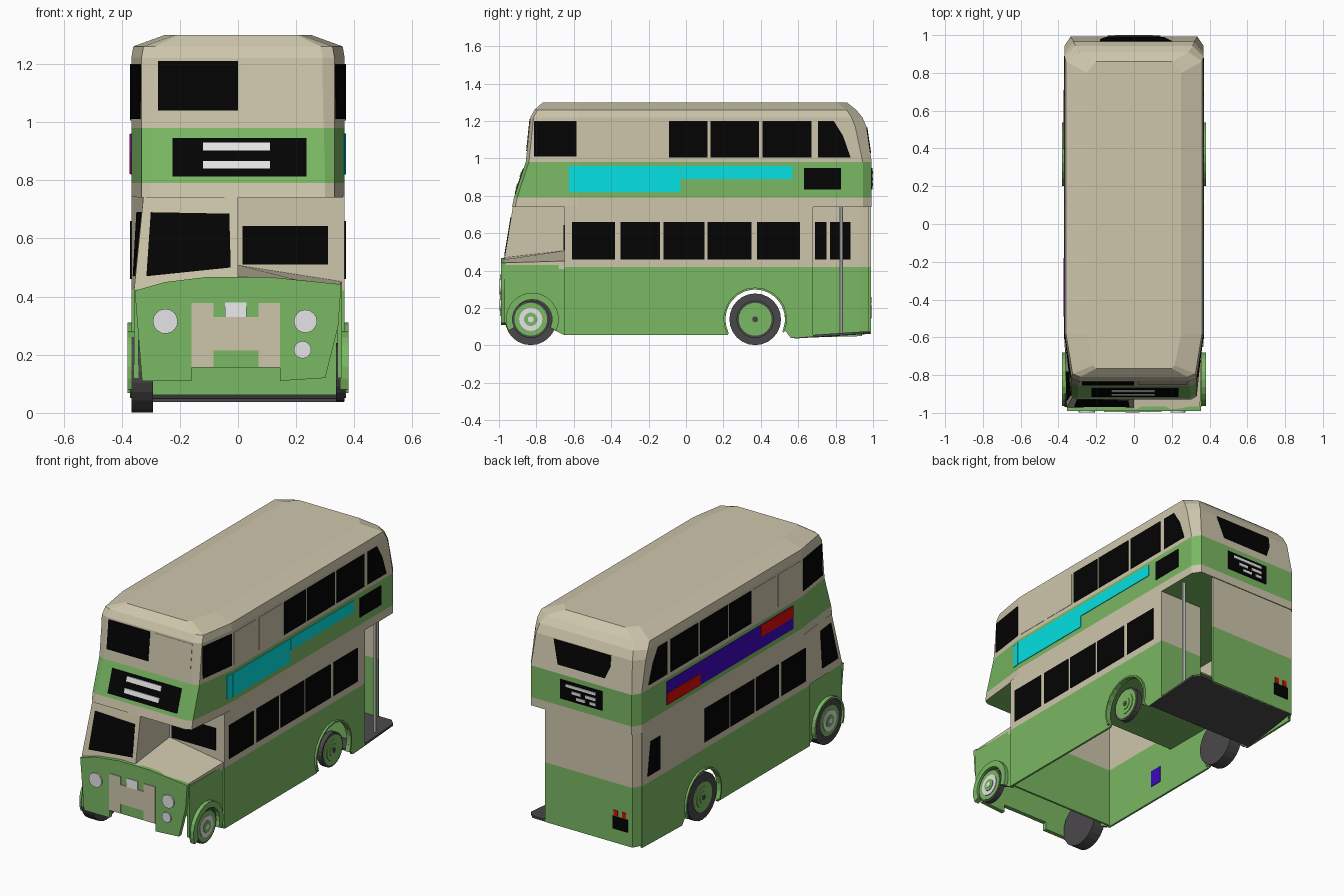
import bpy, bmesh, math
from mathutils import Vector
from mathutils.bvhtree import BVHTree

if "Cube" in bpy.data.objects:
    bpy.data.objects.remove(bpy.data.objects["Cube"])


def material(name, *srgb):
    m = bpy.data.materials.new(name)
    m.use_nodes = True
    col = [(c / 255 / 12.92 if c < 11 else ((c / 255 + 0.055) / 1.055) ** 2.4) for c in srgb] + [1]
    m.diffuse_color = col
    m.node_tree.nodes["Principled BSDF"].inputs["Base Color"].default_value = col
    return m


cream = material("cream", 206, 198, 172)
green = material("green", 122, 184, 99)
black = material("black", 3, 3, 3)
dark = material("dark_grey", 74, 72, 74)
silver = material("light_grey", 235, 235, 237)
cyan = material("cyan", 5, 225, 228)
blue = material("blue", 60, 8, 190)
red = material("red", 220, 10, 10)
trees = []


def finish(name, bm, *mats):
    bmesh.ops.recalc_face_normals(bm, faces=bm.faces)
    me = bpy.data.meshes.new(name)
    bm.to_mesh(me)
    for m in mats:
        me.materials.append(m)
    ob = bpy.data.objects.new(name, me)
    bpy.context.collection.objects.link(ob)
    trees.append(BVHTree.FromBMesh(bm))
    bm.free()
    return ob


def loft(name, rings, *mats, rule=None):
    """Skin a stack of equal-length rings and cap both ends."""
    bm = bmesh.new()
    vs = [[bm.verts.new(p) for p in r] for r in rings]
    n = len(vs[0])
    for a, b in zip(vs, vs[1:]):
        for i in range(n):
            bm.faces.new((a[i], a[(i + 1) % n], b[(i + 1) % n], b[i]))
    bm.faces.new(vs[0])
    bm.faces.new(vs[-1])
    if rule:
        for f in bm.faces:
            f.material_index = rule(f.calc_center_median().z)
    return finish(name, bm, *mats)


def prism(name, mat, axis, pts, a, b):
    """Extrude a flat outline along x, y or z from a to b."""
    place = {"x": lambda p, d: (d, p[0], p[1]),
             "y": lambda p, d: (p[0], d, p[1]),
             "z": lambda p, d: (p[0], p[1], d)}[axis]
    return loft(name, [[place(p, d) for p in pts] for d in (a, b)], mat)


def rect(u0, u1, v0, v1):
    return [(u0, v0), (u1, v0), (u1, v1), (u0, v1)]


def plate(name, mat, side, pts, thick=0.004):
    """Thin panel laid on whatever surface lies behind its outline."""
    aim = {"front": (0, 1, 0), "back": (0, -1, 0), "left": (-1, 0, 0), "right": (1, 0, 0)}[side]
    aim = Vector(aim)
    base = []
    for u, v in pts:
        spot = Vector((u, 0, v)) if aim.y else Vector((0, u, v))
        hits = [t.ray_cast(spot - aim * 3, aim) for t in trees]
        base.append(min((h for h in hits if h[0]), key=lambda h: h[3])[0])
    return loft(name, [base, [p - aim * thick for p in base]], mat)


def arc(cy, cz, r, a0, a1, n=14):
    return [(cy + r * math.cos(math.radians(a0 + (a1 - a0) * i / n)),
             cz + r * math.sin(math.radians(a0 + (a1 - a0) * i / n))) for i in range(n + 1)]


def disc(x, y, z, r, depth, name, mat, n=24):
    prism(name, mat, "x", arc(y, z, r, 0, 360 - 360 / n, n - 1), x - depth / 2, x + depth / 2)


# Upper deck: z, front y, front half width, side half width, rear side y, rear y, rear half width
levels = [(.74, -.93, .30, .367, .945, .993, .335),
          (.79, -.92, .30, .367, .945, .993, .335),
          (.98, -.857, .295, .367, .945, .993, .335),
          (1.17, -.837, .29, .367, .905, .965, .32),
          (1.22, -.832, .29, .367, .885, .943, .31),
          (1.26, -.81, .285, .36, .86, .91, .29),
          (1.30, -.765, .20, .25, .80, .86, .20)]
rings = []
for z, yf, xf, w, ys, yr, xr in levels:
    half = [(xf, yf), (w - .035, yf + .017), (w, -.58), (w, ys), (xr, yr)]
    rings.append([(x, y, z) for x, y in half] + [(-x, y, z) for x, y in reversed(half)])
loft("upper_deck", rings, cream, green, rule=lambda z: 1 if .79 < z < .98 or z < .75 else 0)

# Lower saloon walls, open underneath, with rear wheel arches
arch = arc(.37, .14, .16, 208, -18)
for name, s, y_end in (("left", 1, .68), ("right", -1, .94)):
    low = [(-.65, .42), (-.65, .055), (.222, .055)] + arch + [(.56, .04), (y_end, .05), (y_end, .42)]
    prism(name + "_lower_wall", green, "x", low, s * .355, s * .367)
    prism(name + "_window_wall", cream, "x", rect(-.65, y_end, .42, .745), s * .355, s * .367)
corner = [(-.367, .93), (-.335, .988), (.245, .988), (.245, .976), (-.33, .976), (-.355, .93)]
for tag, mat, z0, z1 in (("lower", green, .062, .42), ("upper", cream, .42, .745)):
    prism("rear_wall_" + tag, mat, "z", corner, z0, z1)
    prism("bulkhead_" + tag, mat, "y", rect(-.36, .36, z0, z1), -.65, -.638)
    prism("partition_" + tag, mat, "y", rect(.08, .36, z0, z1), .668, .68)
prism("saloon_floor", green, "z", rect(-.355, .355, -.1, .67), .32, .33)
prism("inner_patch", blue, "x", rect(-.27, -.19, .15, .25), -.356, -.351)

# Rear boarding platform and grab pole
loft("platform", [[(-.36, .58, z), (.365, .58, z), (.365, .95, z + .025), (.33, .985, z + .025),
                   (-.33, .985, z + .025)] for z in (.037, .05)], dark)
prism("grab_pole", silver, "z", arc(.33, .83, .01, 0, 315, 7), .06, .745)

# Driver's cab and bonnet
loft("cab", [[(-.357, -.972, .425), (0, -.978, .425), (0, -.64, .425), (-.367, -.64, .425)],
             [(-.325, -.915, .745), (0, -.925, .745), (0, -.64, .745), (-.367, -.64, .745)]], cream)
loft("bonnet", [[(0, -.98, .41), (.2, -.98, .41), (.35, -.97, .41), (.358, -.64, .41), (.22, -.64, .41), (0, -.64, .41)],
                [(0, -.985, .468), (.2, -.98, .458), (.35, -.97, .442), (.358, -.64, .452), (.22, -.64, .483),
                 (0, -.64, .508)]], cream)

# Nose panel with side wings cut round the front wheels
nose = [(-.355, .42), (-.25, .45), (-.1, .468), (.1, .468), (.355, .442), (.345, .3), (.30, .12),
        (.145, .11), (.145, .155), (-.16, .155), (-.16, .11), (-.33, .11)]
prism("nose_panel", green, "y", nose, -.99, -.965)
for s, r in ((1, .106), (-1, .13)):
    wing = [(-.97, .43), (-.97, .12)] + arc(-.825, .14, r, 190, -25) + [(-.65, .055), (-.65, .43)]
    prism("nose_wing", green, "x", wing, s * .342, s * .357)

# Wheels and arch lips
for tag, y, lip_y in (("front", -.83, -.822), ("rear", .37, .37)):
    for s, r, wide in ((1, .10, .03), (-1, .138, .075)):
        disc(s * (.367 - wide / 2), y, .14, r, wide, tag + "_tyre", dark)
        disc(s * .365, y, .14, .088, .012, tag + "_rim", green)
        disc(s * .369, y, .14, .062, .012, tag + "_ring", silver if tag == "front" else green)
        disc(s * .372, y, .14, .036, .012, tag + "_hub", green)
        disc(s * .375, y, .14, .016, .01, tag + "_cap", silver if tag == "front" else dark, 12)
        inner, outer = (.16, .17) if tag == "rear" else (.106 if s > 0 else .13, .142)
        lip = arc(lip_y, .14, inner, -25, 205) + arc(lip_y, .14, outer, 205, -25)
        prism(tag + "_arch_lip", green, "x", lip, s * .35, s * .38)

# Side windows
lower = [(-.61, -.38), (-.35, -.14), (-.12, .10), (.115, .35)]
for side in ("left", "right"):
    for y0, y1 in lower + ([(.38, .61)] if side == "left" else []):
        plate("lower_window", black, side, rect(y0, y1, .46, .66))
    for y0, y1 in ((-.09, .115), (.13, .39), (.41, .67)):
        plate("upper_window", black, side, rect(y0, y1, 1.005, 1.2))
    for y0, y1 in ((-.56, -.35), (-.325, -.11)):
        plate("upper_panel", cream, side, rect(y0, y1, 1.005, 1.2), .002)
    plate("upper_rear_window", black, side, [(.705, 1.005), (.88, 1.005), (.84, 1.12), (.79, 1.2), (.705, 1.2)])
    plate("upper_front_window", black, side, rect(-.813, -.585, 1.01, 1.2))
plate("platform_window", black, "right", [(.77, .46), (.89, .46), (.86, .66), (.77, .66)])
plate("platform_inner_window", black, "left", rect(.77, .88, .46, .66))
plate("platform_inner_window_small", black, "left", rect(.69, .75, .46, .66))

# Advert panels and side blind
plate("advert_front", cyan, "left", rect(-.625, -.581, .82, .96))
plate("advert_tall", cyan, "left", rect(-.579, -.03, .82, .96))
plate("advert_long", cyan, "left", rect(-.028, .57, .89, .96))
plate("side_blind", black, "left", rect(.63, .83, .835, .95))
plate("advert_base", blue, "right", rect(-.49, .71, .82, .96), .003)
plate("advert_rear_block", red, "right", rect(.395, .709, .821, .89), .003)
plate("advert_front_block", red, "right", rect(-.489, -.18, .89, .959), .003)

# Front glazing and blind
plate("front_upper_window", black, "front", rect(-.275, 0, 1.04, 1.21))
plate("front_upper_panel", cream, "front", rect(.025, .28, 1.04, 1.21), .002)
plate("front_blind", black, "front", rect(-.225, .235, .812, .945))
for z0, z1 in ((.902, .93), (.84, .866)):
    plate("front_blind_strip", silver, "front", rect(-.12, .11, z0, z1))
plate("windscreen", black, "front", [(-.315, .47), (-.025, .50), (-.03, .685), (-.30, .69)])
plate("cab_side_window", black, "right", [(-.78, .47), (-.935, .47), (-.9, .69), (-.78, .69)])
plate("bulkhead_window", black, "front", rect(.015, .31, .51, .643))

# Radiator grille and lamps
plate("grille_centre", cream, "front", rect(-.085, .07, .215, .33))
for x0, x1 in ((-.16, -.085), (.07, .145)):
    plate("grille_side", cream, "front", rect(x0, x1, .157, .378))
plate("grille_badge", silver, "front", rect(-.045, .03, .33, .38))
for x, z, r in ((-.25, .315, .043), (.232, .315, .04), (.222, .217, .03)):
    plate("lamp", silver, "front", arc(x, z, r, 0, 345, 15), .008)

# Rear glazing, blind, number plate and lamps
plate("rear_window", black, "back", [(-.18, 1.1), (-.15, 1.03), (.16, 1.03), (.2, 1.165), (-.18, 1.165)])
plate("rear_blind", black, "back", rect(-.14, .14, .835, .95))
for x0, x1, z0, z1 in ((-.1, .1, .916, .933), (-.1, -.03, .882, .899), (.0, .06, .882, .899),
                       (-.1, -.06, .852, .868), (-.03, .03, .852, .868)):
    plate("rear_blind_strip", silver, "back", rect(x0, x1, z0, z1))
plate("number_plate", black, "back", rect(-.305, -.205, .145, .22))
for x in (-.295, -.24):
    plate("tail_lamp", red, "back", rect(x, x + .027, .225, .258))
